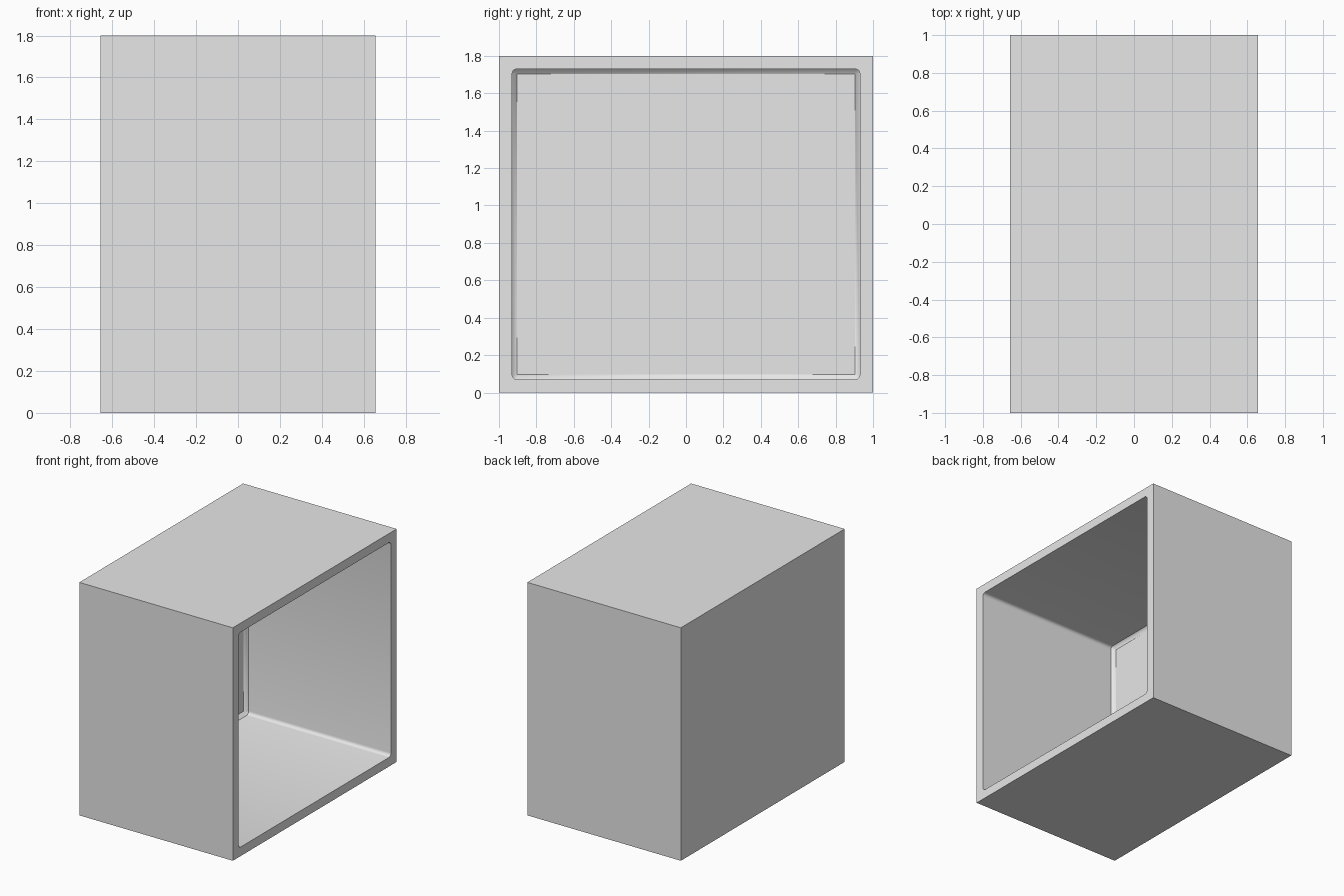
import bpy, bmesh, math

if "Cube" in bpy.data.objects:
    bpy.data.objects.remove(bpy.data.objects["Cube"], do_unlink=True)

HALF_X, HALF_Y, HEIGHT = 0.656, 1.0, 1.8
WALL, RADIUS, ARC = 0.07, 0.026, 4

# One plain grey
grey = bpy.data.materials.new("light_grey")
grey.use_nodes = True
grey.diffuse_color = (0.8, 0.8, 0.8, 1)
grey.node_tree.nodes["Principled BSDF"].inputs["Base Color"].default_value = (0.8, 0.8, 0.8, 1)

bm = bmesh.new()
MID_Z = HEIGHT / 2
CORNERS = [(1, 1), (-1, 1), (-1, -1), (1, -1)]


def rectangle(x, inset):
    """Four corners, counter-clockwise seen from +x."""
    return [bm.verts.new((x, sy * (HALF_Y - inset), MID_Z + sz * (MID_Z - inset)))
            for sy, sz in CORNERS]


def rounded_rectangle(x, inset):
    """The same loop with an arc at each corner."""
    loop = []
    for i, (sy, sz) in enumerate(CORNERS):
        cy = sy * (HALF_Y - inset - RADIUS)
        cz = MID_Z + sz * (MID_Z - inset - RADIUS)
        for k in range(ARC + 1):
            a = math.pi / 2 * (i + k / ARC)
            loop.append(bm.verts.new((x, cy + RADIUS * math.cos(a), cz + RADIUS * math.sin(a))))
    return loop


outer_open = rectangle(HALF_X, 0)
outer_closed = rectangle(-HALF_X, 0)
inner_open = rounded_rectangle(HALF_X, WALL)
inner_deep = rounded_rectangle(-HALF_X + WALL + RADIUS, WALL)
panel = rectangle(-HALF_X + WALL, WALL + RADIUS)
count, step = len(inner_open), ARC + 1

# Outer walls and closed side
for i in range(4):
    j = (i + 1) % 4
    bm.faces.new((outer_open[i], outer_closed[i], outer_closed[j], outer_open[j]))
bm.faces.new(outer_closed)

# Flat rim round the opening, split at the middle of each corner arc
for i in range(4):
    start = i * step + ARC // 2
    inner = [inner_open[(start + k) % count] for k in range(step + 1)]
    bm.faces.new([outer_open[i], outer_open[(i + 1) % 4]] + inner[::-1])

# Cavity walls
for i in range(count):
    j = (i + 1) % count
    bm.faces.new((inner_open[i], inner_open[j], inner_deep[j], inner_deep[i]))

# Sloped band down to the inner panel
for i in range(4):
    for k in range(ARC):
        bm.faces.new((inner_deep[i * step + k], inner_deep[i * step + k + 1], panel[i]))
    bm.faces.new((inner_deep[i * step + ARC], inner_deep[(i + 1) * step % count],
                  panel[(i + 1) % 4], panel[i]))
bm.faces.new(panel)
bmesh.ops.recalc_face_normals(bm, faces=bm.faces)

mesh = bpy.data.meshes.new("open_box")
bm.to_mesh(mesh)
bm.free()
mesh.materials.append(grey)
box = bpy.data.objects.new("open_box", mesh)
bpy.context.collection.objects.link(box)

# Smooth only the rounded corners
bpy.ops.object.select_all(action='DESELECT')
box.select_set(True)
bpy.context.view_layer.objects.active = box
bpy.ops.object.shade_smooth_by_angle(angle=math.radians(30))
